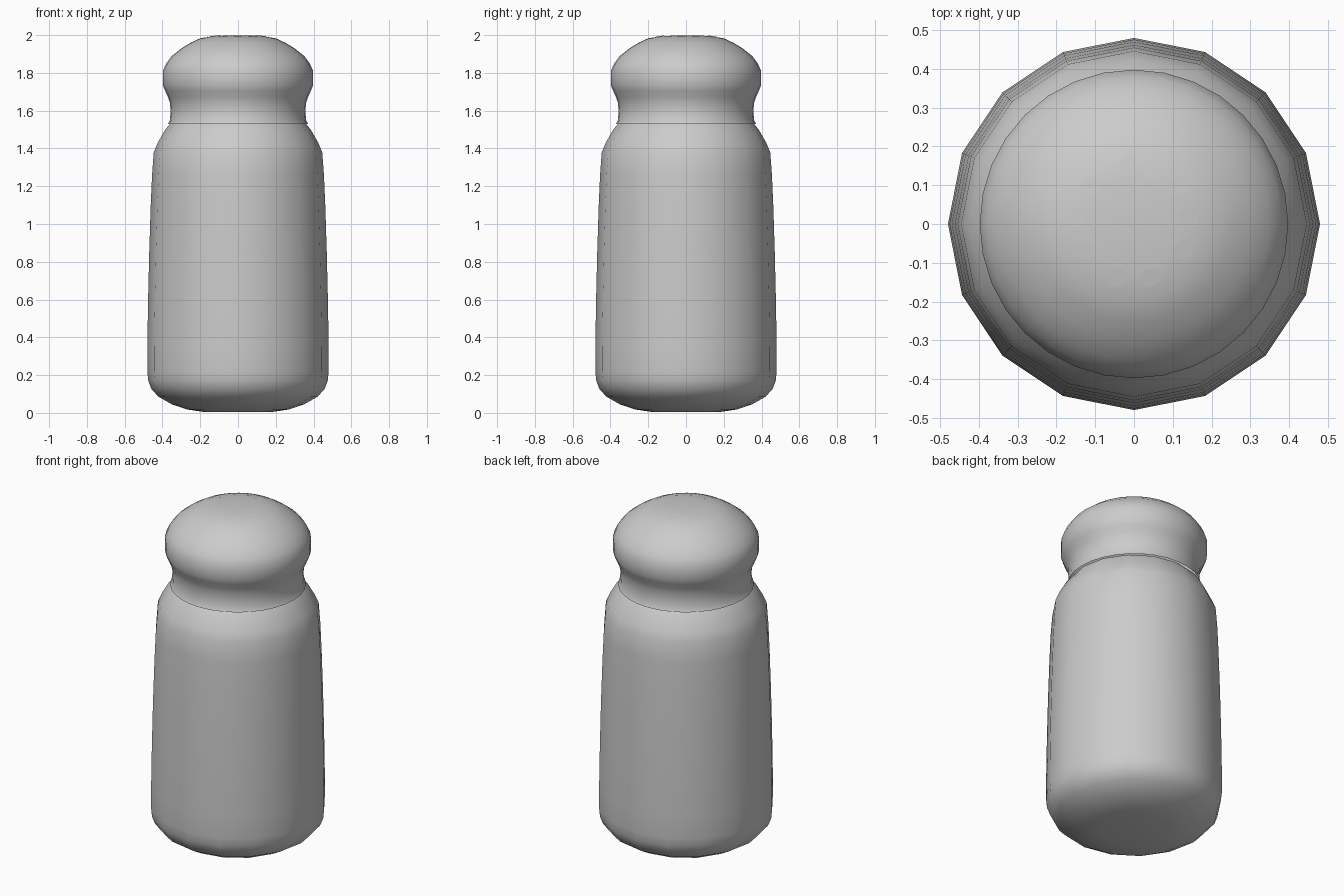
import bpy, bmesh, math
from mathutils import Vector

if "Cube" in bpy.data.objects:
    bpy.data.objects.remove(bpy.data.objects["Cube"])


def lathe(name, profile, sides):
    """Revolve (radius, z) points around z; radius 0 makes a pole."""
    bm = bmesh.new()
    verts = [bm.verts.new((r, 0, z)) for r, z in profile]
    edges = [bm.edges.new(p) for p in zip(verts, verts[1:])]
    bmesh.ops.spin(bm, geom=verts + edges, cent=(0, 0, 0), axis=(0, 0, 1),
                   angle=math.tau, steps=sides, use_duplicate=False)
    bmesh.ops.remove_doubles(bm, verts=bm.verts, dist=1e-4)
    bmesh.ops.recalc_face_normals(bm, faces=bm.faces)
    return finish(name, bm)


def finish(name, bm):
    mesh = bpy.data.meshes.new(name)
    bm.to_mesh(mesh)
    bm.free()
    mesh.shade_smooth()
    obj = bpy.data.objects.new(name, mesh)
    bpy.context.collection.objects.link(obj)
    return obj


# Tapered body with a rounded base and sloping shoulder
lathe("body", [(0, 0.005), (0.18, 0.005), (0.27, 0.018), (0.35, 0.045),
               (0.42, 0.085), (0.458, 0.125), (0.475, 0.17), (0.48, 0.22),
               (0.48, 0.35), (0.476, 0.6), (0.47, 0.85), (0.462, 1.1),
               (0.455, 1.26), (0.446, 1.38), (0.425, 1.43), (0.385, 1.5),
               (0.36, 1.53)], 16)

# Screw cap: narrow neck and domed top
cap_dome = [(0.398, 1.735), (0.398, 1.81), (0.38, 1.85), (0.35, 1.89),
            (0.30, 1.93), (0.25, 1.96), (0.2, 1.983), (0.12, 1.996), (0, 1.998)]
lathe("cap", [(0.37, 1.53), (0.36, 1.55), (0.357, 1.6), (0.36, 1.64),
              (0.37, 1.67), (0.386, 1.705)] + cap_dome, 32)


def dome_height(r):
    for (r0, z0), (r1, z1) in zip(cap_dome, cap_dome[1:]):
        if r1 <= r <= r0 and r0 > r1:
            return z0 + (z1 - z0) * (r0 - r) / (r0 - r1)
    return cap_dome[-1][1]


# Ring of shaker holes: small discs lying on the dome
holes = [(-0.015, 0.147), (0.042, 0.142), (0.112, 0.095), (0.144, 0.016),
         (0.128, -0.067), (0.042, -0.138), (-0.043, -0.138),
         (-0.128, -0.067), (-0.146, 0.016), (-0.113, 0.095)]
for i, (x, y) in enumerate(holes):
    bm = bmesh.new()
    bmesh.ops.create_circle(bm, cap_ends=True, segments=20, radius=0.024)
    disc = finish(f"shaker_hole_{i + 1}", bm)
    r = math.hypot(x, y)
    disc.location = (x, y, dome_height(r) + 0.002)
    normal = Vector((x / r * 0.16, y / r * 0.16, 1))
    disc.rotation_mode = 'QUATERNION'
    disc.rotation_quaternion = Vector((0, 0, 1)).rotation_difference(normal)
